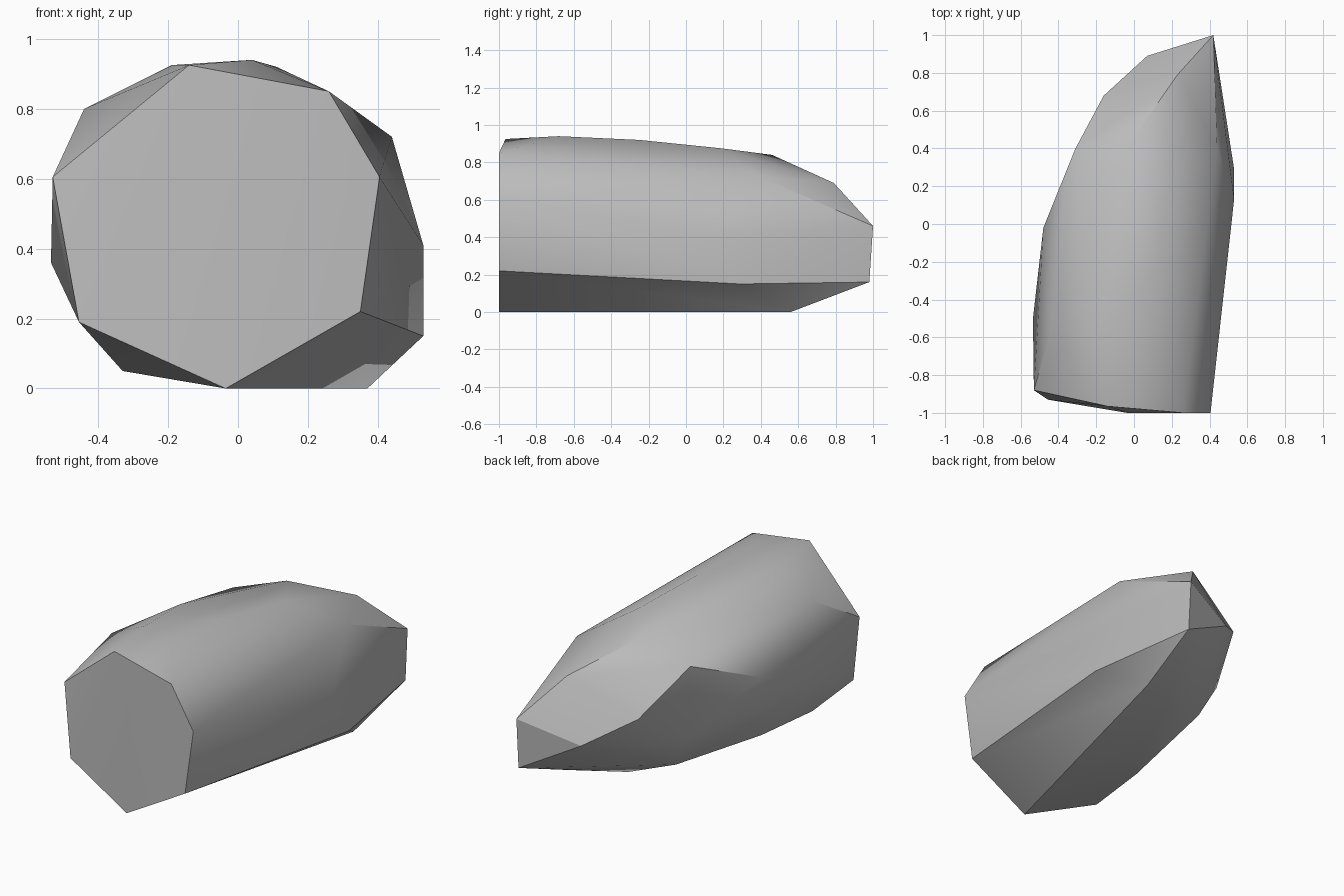
import bpy
import bmesh
import math

# Remove the default cube only
default_cube = bpy.data.objects.get("Cube")
if default_cube:
    bpy.data.objects.remove(default_cube, do_unlink=True)


def make_material(name, colour):
    material = bpy.data.materials.new(name)
    material.use_nodes = True
    material.diffuse_color = colour
    shader = next(node for node in material.node_tree.nodes
                  if node.type == 'BSDF_PRINCIPLED')
    shader.inputs["Base Color"].default_value = colour
    return material


def hull_object(name, corner_groups, material):
    """Wrap a faceted convex skin around groups of corner points."""
    bm = bmesh.new()
    for group in corner_groups:
        for corner in group:
            bm.verts.new(corner)
    hull = bmesh.ops.convex_hull(bm, input=bm.verts[:])
    # Drop corners that ended up inside the skin
    inside = [item for item in hull["geom_interior"]
              if isinstance(item, bmesh.types.BMVert)]
    bmesh.ops.delete(bm, geom=inside, context='VERTS')
    bmesh.ops.recalc_face_normals(bm, faces=bm.faces[:])
    mesh = bpy.data.meshes.new(name)
    bm.to_mesh(mesh)
    bm.free()
    mesh.materials.append(material)
    obj = bpy.data.objects.new(name, mesh)
    bpy.context.collection.objects.link(obj)
    return obj


# Broken front end of the boulder, listed clockwise from the top
front_end = [(-.14, -.965, .925), (.26, -1, .85), (.405, -1, .605),
             (.35, -1, .22), (-.035, -1, 0), (-.455, -.93, .19),
             (-.53, -.88, .605)]

# Crest, running from front to back
crest = [(.04, -.68, .94), (-.19, -.6, .925), (-.44, -.56, .8),
         (.11, -.25, .92), (-.3, -.12, .84), (.18, .19, .875),
         (0, .46, .84), (.23, .79, .69)]

# Steep flank on the +x side
steep_flank = [(.53, .13, .41), (.53, .29, .15), (.44, .4, .72)]

# Rounded flank on the -x side
round_flank = [(-.535, -.5, .36), (-.48, -.02, .56), (-.31, .4, .74),
               (-.28, .39, .3), (-.16, .68, .49)]

# Pointed back end
back_end = [(.42, 1, .46), (.42, .98, .16), (.07, .89, .35)]

# Underside and the flat patch it rests on
underside = [(-.33, -.72, .05), (-.28, -.31, .05), (-.18, .35, .1),
             (.1, .4, 0), (.37, .56, 0)]

stone = make_material("stone grey", (.5, .5, .5, 1))
boulder = hull_object("boulder", [front_end, crest, steep_flank,
                                  round_flank, back_end, underside], stone)

# Soft shading across shallow facets, crisp lines on the strong ridges
bpy.ops.object.select_all(action='DESELECT')
boulder.select_set(True)
bpy.context.view_layer.objects.active = boulder
bpy.ops.object.shade_smooth_by_angle(angle=math.radians(30))
